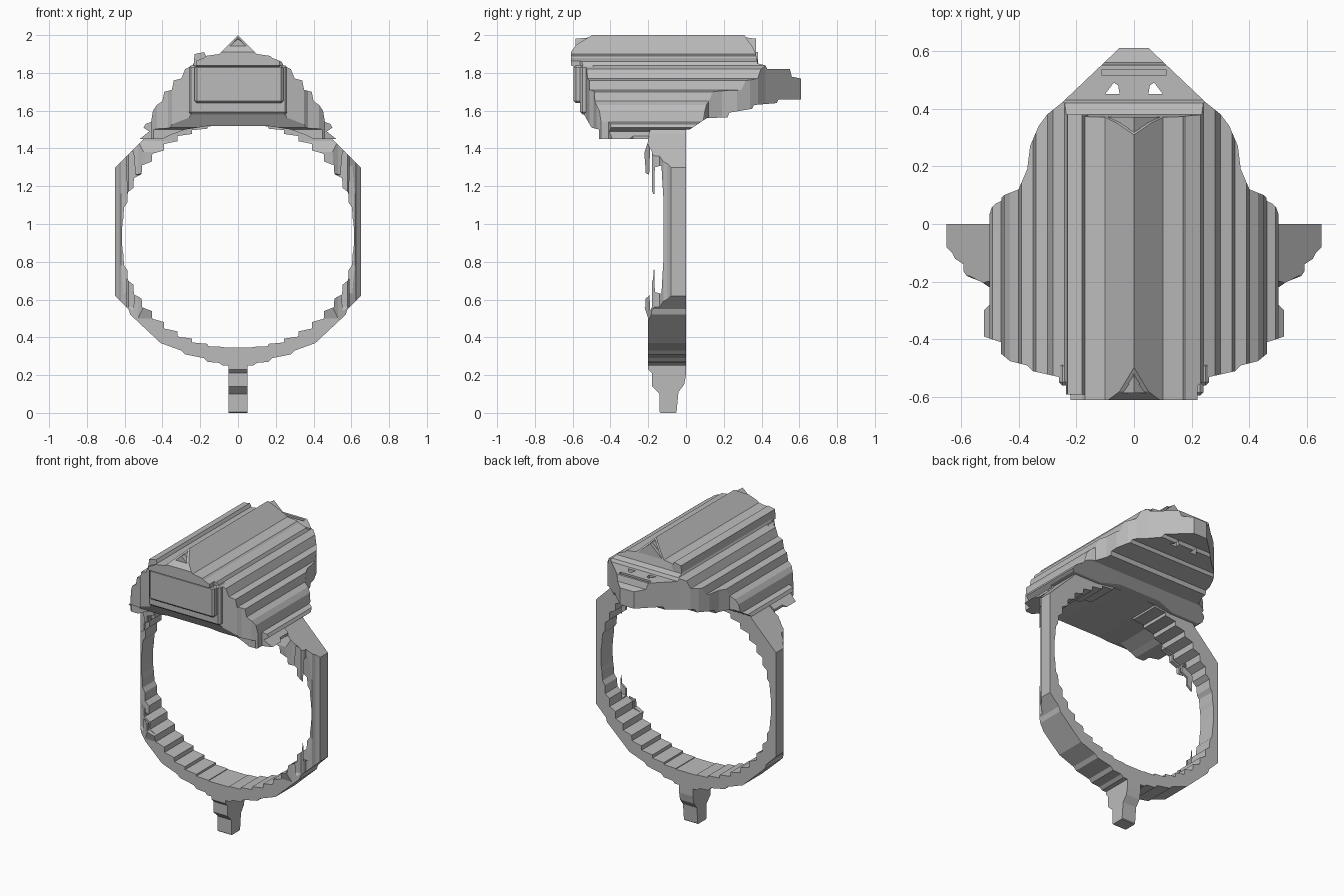
import bpy, bmesh, math

if "Cube" in bpy.data.objects:
    bpy.data.objects.remove(bpy.data.objects["Cube"], do_unlink=True)

grey = bpy.data.materials.new("matte_grey")
grey.use_nodes = True
COLOR = (0.5, 0.5, 0.5, 1)
grey.diffuse_color = COLOR
grey.node_tree.nodes["Principled BSDF"].inputs["Base Color"].default_value = COLOR


def prism(name, pts, axis, lo, hi):
    """Extrude a 2D outline along an axis."""
    place = {"x": lambda a, b, d: (d, a, b),
             "y": lambda a, b, d: (a, d, b),
             "z": lambda a, b, d: (a, b, d)}[axis]
    bm = bmesh.new()
    face = bm.faces.new([bm.verts.new(place(a, b, lo)) for a, b in pts])
    top = bmesh.ops.extrude_face_region(bm, geom=[face])["geom"]
    verts = [v for v in top if isinstance(v, bmesh.types.BMVert)]
    bmesh.ops.translate(bm, verts=verts, vec=place(0, 0, hi - lo))
    bmesh.ops.recalc_face_normals(bm, faces=bm.faces)
    mesh = bpy.data.meshes.new(name)
    bm.to_mesh(mesh)
    bm.free()
    mesh.materials.append(grey)
    ob = bpy.data.objects.new(name, mesh)
    bpy.context.collection.objects.link(ob)
    return ob


def cut(ob, cutter, op):
    mod = ob.modifiers.new("cut", "BOOLEAN")
    mod.operation, mod.object, mod.solver = op, cutter, "EXACT"
    bpy.context.view_layer.objects.active = ob
    bpy.ops.object.modifier_apply(modifier=mod.name)
    bpy.data.objects.remove(cutter, do_unlink=True)


def mirrored(half):
    return half + [(-a, b) for a, b in reversed(half) if a > 0]


def rect(x0, x1, y0, y1):
    return [(x0, y0), (x1, y0), (x1, y1), (x0, y1)]


def stair_circle(rx, rz, cz, steps):
    """Oval made of small chamfered steps."""
    quarter = []
    for i in range(steps):
        a, b = (math.pi / 2 * (i + k) / steps for k in (0.15, 0.85))
        x, z = rx * math.cos(a), rz * math.sin(b)
        quarter += [(x, rz * math.sin(a)), (x * 0.995, z * 0.98 + 0.02 * rz * math.sin(a))]
    half = [(x, cz - z) for x, z in reversed(quarter)] + [(x, cz + z) for x, z in quarter]
    return mirrored(half)


# Head: stepped ridge section trimmed by its plan and its side outline
ridge_side = [(.1, 1.9), (.17, 1.89), (.18, 1.88), (.23, 1.86), (.24, 1.84), (.28, 1.82),
              (.3, 1.77), (.34, 1.76), (.35, 1.71), (.39, 1.7), (.4, 1.65), (.43, 1.63),
              (.45, 1.6), (.46, 1.54), (.49, 1.53), (.5, 1.51), (.47, 1.49), (.52, 1.45),
              (.4, 1.45), (.36, 1.47), (.28, 1.5), (.15, 1.52)]
head = prism("ridged_head", mirrored([(0, 2)] + ridge_side), "y", -0.7, 0.7)
plan = [(.22, -.62), (.22, -.56), (.26, -.53), (.35, -.51), (.37, -.49), (.43, -.475),
        (.46, -.45), (.46, -.41), (.52, -.39), (.52, -.3), (.5, -.28), (.5, .05),
        (.45, .1), (.4, .12), (.37, .19), (.36, .27), (.33, .34), (.3, .38),
        (.25, .42), (.05, .61)]
cut(head, prism("plan_cutter", mirrored(plan), "z", 1, 2.2), "INTERSECT")
side = [(-.5, 2.1), (-.5, 1.998), (-.58, 1.95), (-.61, 1.91), (-.61, 1.84), (-.585, 1.83), (-.575, 1.66),
        (-.545, 1.65), (-.54, 1.58), (-.5, 1.51), (-.46, 1.5), (-.46, 1.44), (-.2, 1.44),
        (-.19, 1.5), (.02, 1.5), (.11, 1.56), (.22, 1.565), (.23, 1.59), (.35, 1.61),
        (.36, 1.63), (.48, 1.64), (.49, 1.66), (.62, 1.66), (.61, 1.77), (.56, 1.78),
        (.55, 1.82), (.43, 1.82), (.42, 1.84), (.38, 1.85), (.37, 1.9), (.35, 1.94),
        (.31, 1.998), (.3, 2.1)]
cut(head, prism("side_cutter", side, "x", -1, 1), "INTERSECT")

# Small holes and the slot in the pointed back
for s in (-1, 1):
    hole = [(s * a, b) for a, b in [(.05, .45), (.1, .45), (.07, .49), (.055, .48)]]
    cut(head, prism("hole_cutter", hole, "z", 1.5, 1.9), "DIFFERENCE")
cut(head, prism("slot_cutter", rect(-.11, .11, .515, .535), "z", 1.79, 1.9), "DIFFERENCE")

# Raised rib along one shoulder of the ridge
prism("shoulder_rib", [(-.16, 1.87), (-.18, 1.91), (-.23, 1.9), (-.235, 1.84), (-.2, 1.84)],
      "y", -0.59, 0.38)

# Front panel and the frame behind it
frame = prism("front_frame", rect(-.26, .26, 1.58, 1.84), "y", -0.56, -0.48)
panel = prism("front_panel", rect(-.23, .24, 1.64, 1.84), "y", -0.595, -0.5)
for ob in (frame, panel):
    bev = ob.modifiers.new("edge", "BEVEL")
    bev.width, bev.segments = 0.012, 1

# Stepped triangles on both ends of the ridge
for i, w in enumerate((.09, .06, .03)):
    y = -0.585 + 0.03 * i
    z = 1.9 + 0.03 * i
    prism("front_ridge_step", [(-w, z), (w, z), (0, z + w * 0.9)], "y", y, y + 0.06)
    prism("back_ridge_step", [(-w, z), (w, z), (0, z + w * 0.9)], "y", 0.3 - 0.02 * i, 0.37 - 0.02 * i)

# Band: faceted hoop with a stepped bore, narrower along its sides
hoop = [(.08, .25), (.1, .265), (.16, .27), (.18, .29), (.28, .31), (.3, .33), (.41, .37),
        (.57, .52), (.58, .55), (.65, .62), (.65, 1.3), (.47, 1.48), (.42, 1.56)]
band = prism("band", mirrored(hoop), "y", -0.3, 0)
cut(band, prism("bore_cutter", stair_circle(.615, .59, .935, 11), "y", -0.5, 0.3), "DIFFERENCE")
lower = [(-.2, .2), (-.2, .5), (-.22, .56), (-.215, .67), (-.195, .68), (-.19, .54),
         (-.18, .56), (-.18, .78), (-.168, .78), (-.165, .64), (-.13, .63), (-.125, .72), (-.12, .8)]
upper = [(y, 1.94 - z) for y, z in reversed(lower[1:])]
cut(band, prism("band_side_cutter", lower + upper + [(-.2, 1.6), (.1, 1.6), (.1, .2)],
                "x", -1, 1), "INTERSECT")
band_plan = [(.5, -.25), (.5, -.22), (.53, -.2), (.58, -.18), (.59, -.165), (.59, -.14),
             (.62, -.12), (.63, -.1), (.65, -.08), (.66, -.02), (.66, .1)]
cut(band, prism("band_plan_cutter", mirrored(band_plan), "z", 0, 2), "INTERSECT")

# Stem under the band
prism("stem", [(-.2, .27), (-.2, .23), (-.18, .21), (-.18, .14), (-.14, .1), (-.14, .005), (-.135, 0),
               (-.055, 0), (-.05, .005), (-.04, .11), (-.01, .15), (0, .2), (0, .27)],
      "x", -0.05, 0.05)
